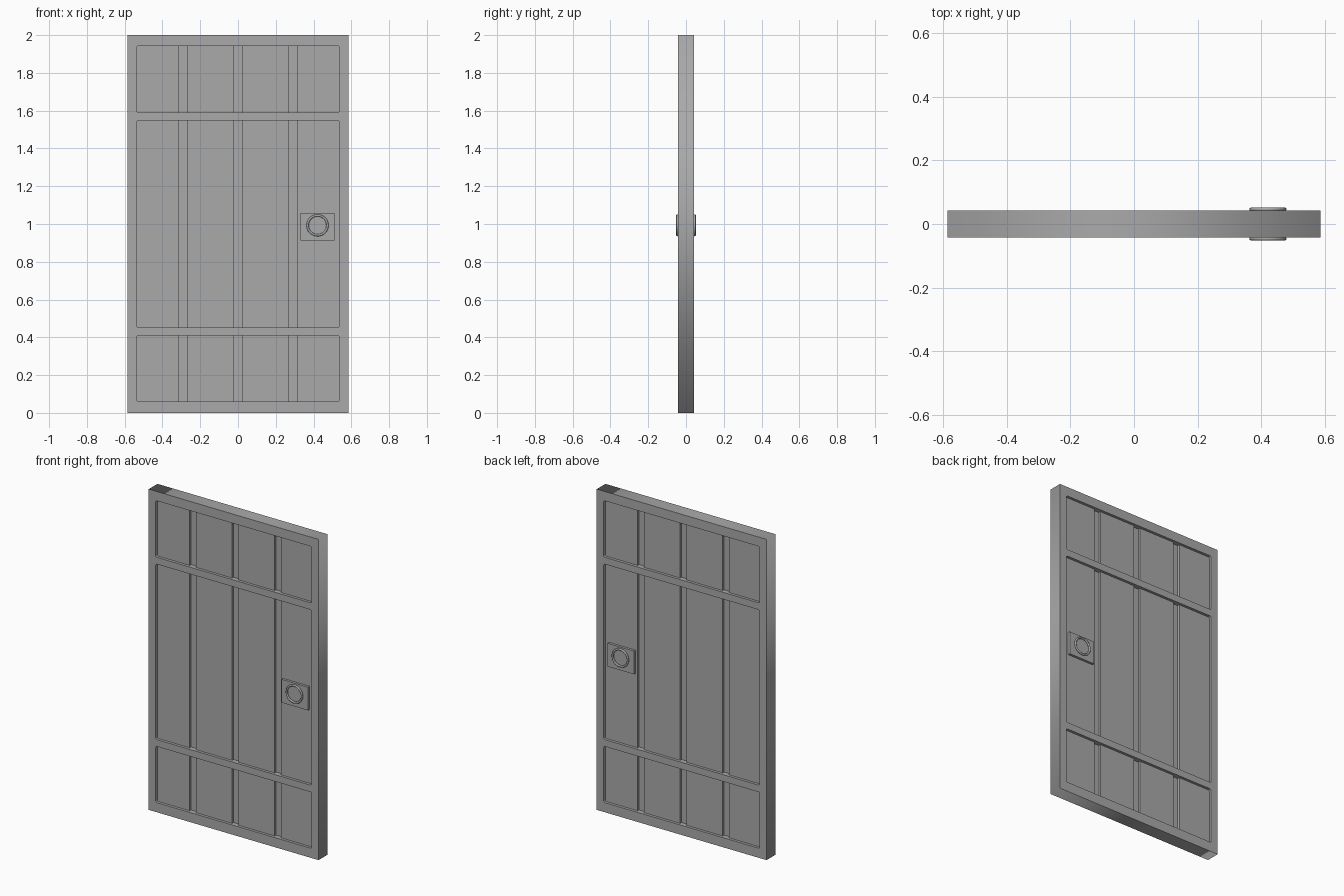
import bpy, math

cube = bpy.data.objects.get("Cube")
if cube:
    bpy.data.objects.remove(cube, do_unlink=True)

# One plain grey for the whole door
grey = bpy.data.materials.new("plain_grey")
grey.use_nodes = True
colour = (0.4, 0.4, 0.4, 1)
grey.diffuse_color = colour
for node in grey.node_tree.nodes:
    if node.type == 'BSDF_PRINCIPLED':
        node.inputs["Base Color"].default_value = colour

HALF_W, HEIGHT, HALF_T = 0.586, 2.0, 0.043
PLANK_Y, GROOVE_Y = 0.026, 0.012


def box(name, x0, x1, y0, y1, z0, z1):
    bpy.ops.mesh.primitive_cube_add(
        size=1, location=((x0 + x1) / 2, (y0 + y1) / 2, (z0 + z1) / 2))
    ob = bpy.context.object
    ob.name = name
    ob.scale = (x1 - x0, y1 - y0, z1 - z0)
    bpy.ops.object.transform_apply(location=False, rotation=False, scale=True)
    ob.data.materials.append(grey)
    return ob


def rounded_rect(x, z0, z1, r, steps=4):
    """Outline points of a rectangle centred on x = 0."""
    if r == 0:
        return [(-x, z0), (x, z0), (x, z1), (-x, z1)]
    corners = [(x - r, z1 - r), (r - x, z1 - r), (r - x, z0 + r), (x - r, z0 + r)]
    points = []
    for i, (cx, cz) in enumerate(corners):
        for k in range(steps + 1):
            a = math.pi / 2 * (i + k / steps)
            points.append((cx + r * math.cos(a), cz + r * math.sin(a)))
    return points


# Frame: one slab outline with three rounded openings
curve = bpy.data.curves.new("frame", 'CURVE')
curve.dimensions = '2D'
curve.fill_mode = 'BOTH'
curve.extrude = HALF_T
outlines = [rounded_rect(HALF_W, 0, HEIGHT, 0)]
for z0, z1 in ((0.06, 0.41), (0.453, 1.547), (1.59, 1.942)):
    outlines.append(rounded_rect(0.538, z0, z1, 0.01))
for points in outlines:
    spline = curve.splines.new('POLY')
    spline.points.add(len(points) - 1)
    for p, (x, z) in zip(spline.points, points):
        p.co = (x, z, 0, 1)
    spline.use_cyclic_u = True
frame = bpy.data.objects.new("frame", curve)
bpy.context.collection.objects.link(frame)
frame.rotation_euler.x = math.pi / 2
curve.materials.append(grey)
bpy.ops.object.select_all(action='DESELECT')
frame.select_set(True)
bpy.context.view_layer.objects.active = frame
bpy.ops.object.convert(target='MESH')

# Backing board at the bottom of the grooves, and four planks over it
box("backing_board", -0.56, 0.56, -GROOVE_Y, GROOVE_Y, 0.03, 1.97)
edges = [-0.56, -0.293, 0, 0.293, 0.56]
for i in range(4):
    left = edges[i] + (0.022 if i > 0 else 0)
    right = edges[i + 1] - (0.022 if i < 3 else 0)
    box(f"plank_{i + 1}", left, right, -PLANK_Y, PLANK_Y, 0.03, 1.97)

# Handle plate and pull ring on both faces
for side, label in ((-1, "front"), (1, "back")):
    y0, y1 = sorted((0, side * 0.041))
    box(f"{label}_handle_plate", 0.33, 0.512, y0, y1, 0.913, 1.058)
    bpy.ops.mesh.primitive_torus_add(
        major_radius=0.0525, minor_radius=0.006, major_segments=32,
        minor_segments=10, location=(0.421, side * 0.046, 0.993),
        rotation=(math.pi / 2, 0, 0))
    ring = bpy.context.object
    ring.name = f"{label}_pull_ring"
    ring.data.materials.append(grey)
    bpy.ops.object.shade_smooth()
